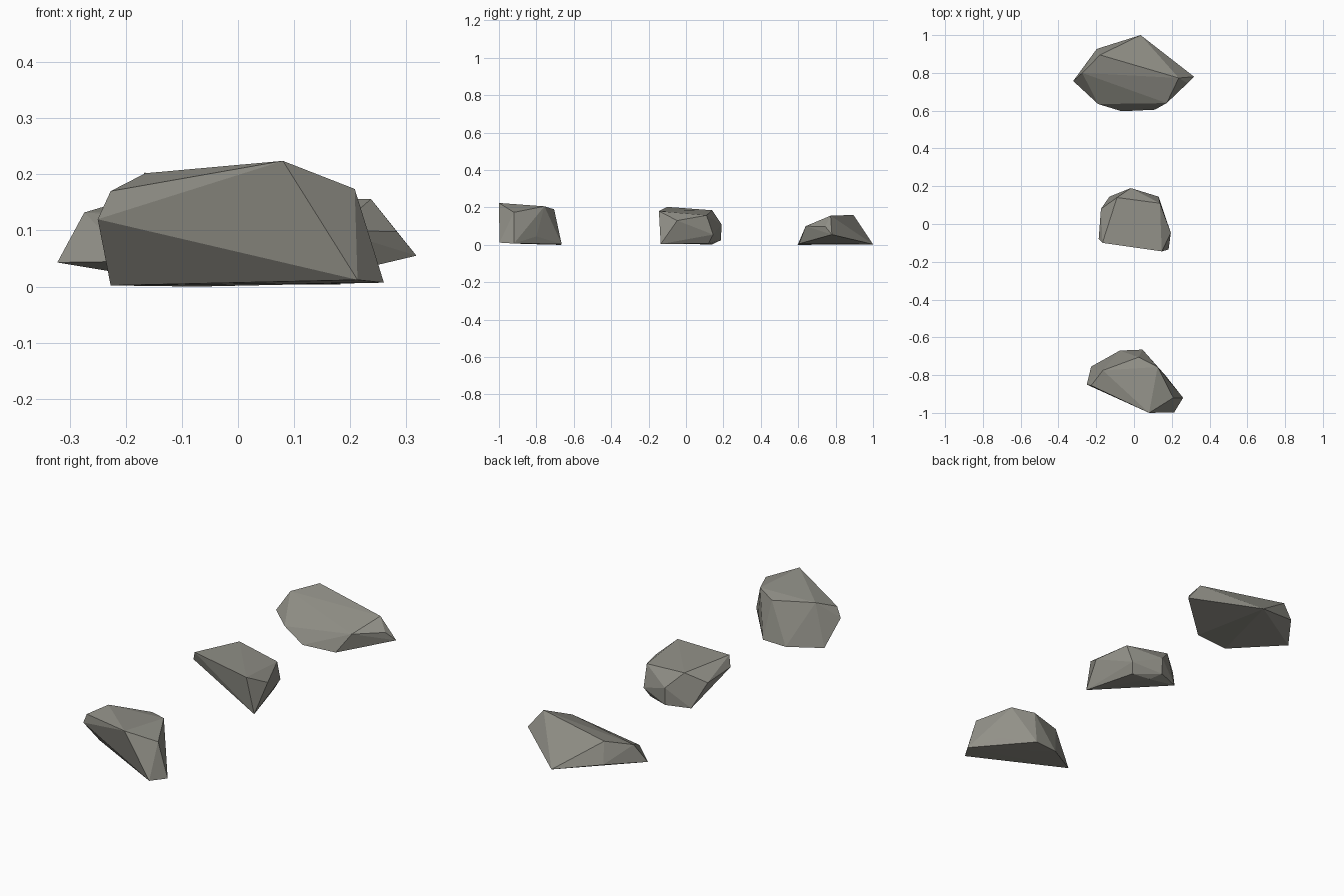
import bpy, bmesh

# One flat stone colour
stone = bpy.data.materials.new("warm grey stone")
stone.diffuse_color = (0.285, 0.28, 0.245, 1)


def make_rock(name, corners):
    """Faceted boulder: the convex hull around a few chipped corners."""
    bm = bmesh.new()
    for c in corners:
        bm.verts.new(c)
    bmesh.ops.convex_hull(bm, input=bm.verts[:])
    loose = [v for v in bm.verts if not v.link_faces]
    bmesh.ops.delete(bm, geom=loose, context='VERTS')
    bmesh.ops.recalc_face_normals(bm, faces=bm.faces[:])
    mesh = bpy.data.meshes.new(name)
    bm.to_mesh(mesh)
    bm.free()
    mesh.materials.append(stone)
    obj = bpy.data.objects.new(name, mesh)
    bpy.context.collection.objects.link(obj)
    return obj


# Front rock: upper rim, then sides, then foot
make_rock("front_rock", [
    (0.08, -1.0, 0.224), (0.208, -0.92, 0.174), (0.125, -0.757, 0.206),
    (0.025, -0.705, 0.19), (-0.165, -0.775, 0.202), (-0.227, -0.855, 0.17),
    (-0.25, -0.85, 0.12), (0.165, -0.80, 0.045),
    (0.213, -0.997, 0.012), (0.26, -0.92, 0.007), (0.045, -0.665, 0.005),
    (-0.075, -0.67, 0.0), (-0.227, -0.755, 0.002),
])

# Middle rock: flat top, sides, foot
make_rock("middle_rock", [
    (-0.167, -0.10, 0.203), (0.147, -0.145, 0.18), (0.137, 0.11, 0.158),
    (-0.09, 0.14, 0.185),
    (0.195, -0.047, 0.13), (-0.187, -0.08, 0.155), (-0.175, 0.08, 0.136),
    (-0.017, 0.19, 0.11), (0.13, 0.145, 0.055),
    (0.183, -0.135, 0.004), (-0.017, 0.187, 0.025), (-0.13, 0.145, 0.022),
    (0.02, 0.14, 0.003), (0.11, 0.12, 0.008),
])

# Back rock: sloping ridge, sides, foot
make_rock("back_rock", [
    (0.237, 0.773, 0.156), (-0.18, 0.895, 0.16), (-0.274, 0.80, 0.132),
    (0.173, 0.64, 0.10), (0.283, 0.745, 0.098),
    (0.318, 0.78, 0.055), (-0.322, 0.757, 0.043), (-0.197, 0.927, 0.06),
    (-0.19, 0.635, 0.045),
    (0.035, 1.0, 0.003), (0.11, 0.605, 0.006), (-0.065, 0.597, 0.0),
])
